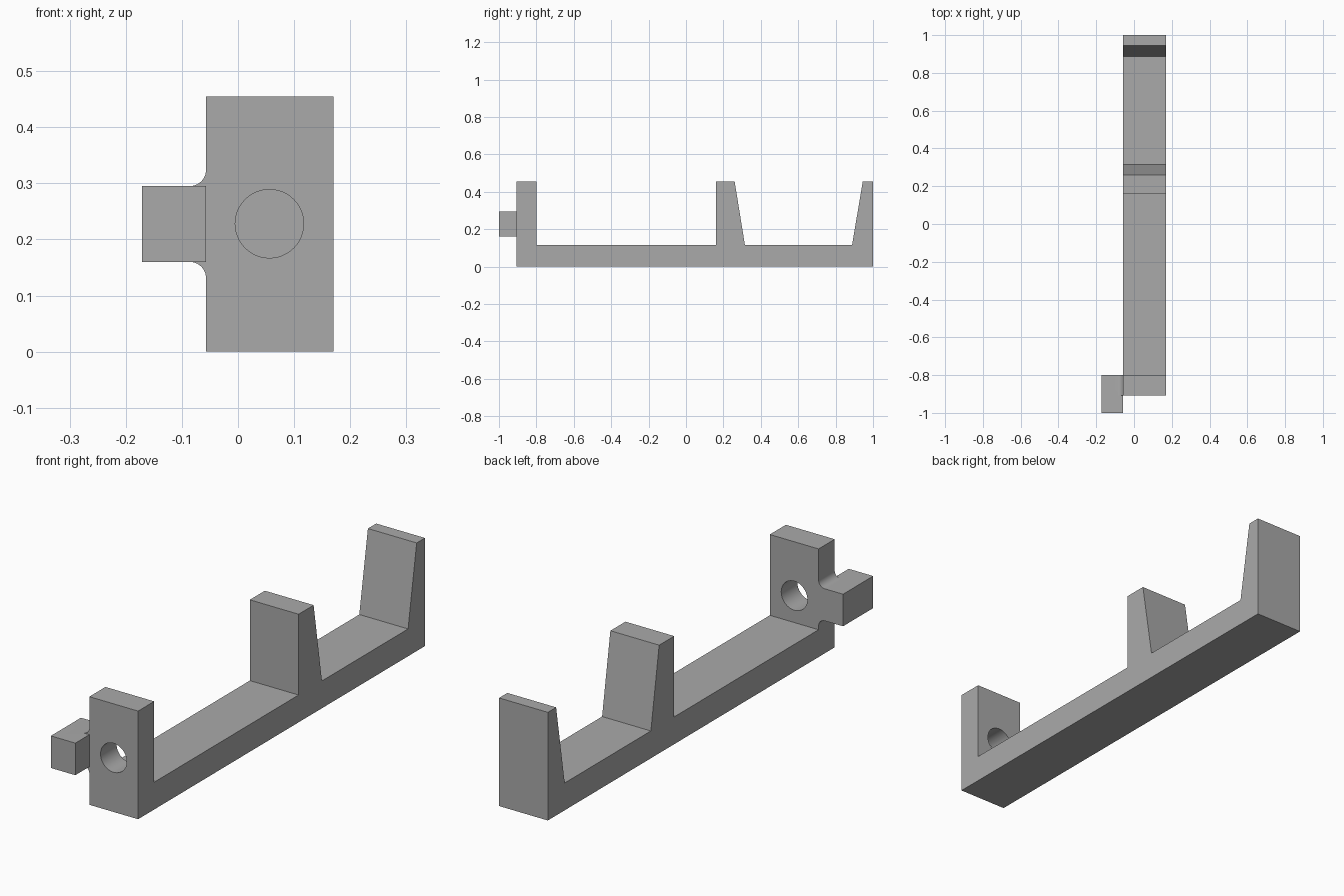
import bpy, bmesh, math
from mathutils import Vector

cube = bpy.data.objects.get("Cube")
if cube:
    bpy.data.objects.remove(cube, do_unlink=True)

grey = bpy.data.materials.new("plain grey")
grey.use_nodes = True
COLOUR = (0.40, 0.40, 0.40, 1)
grey.diffuse_color = COLOUR
grey.node_tree.nodes["Principled BSDF"].inputs["Base Color"].default_value = COLOUR


def prism(name, outline, place, start, end):
    """Extrude a flat outline; place(a, b, depth) gives the 3D position."""
    bm = bmesh.new()
    face = bm.faces.new([bm.verts.new(place(a, b, start)) for a, b in outline])
    shift = Vector(place(0, 0, end)) - Vector(place(0, 0, start))
    side = bmesh.ops.extrude_face_region(bm, geom=[face], use_keep_orig=True)
    bmesh.ops.translate(bm, vec=shift, verts=[v for v in side["geom"] if isinstance(v, bmesh.types.BMVert)])
    bmesh.ops.recalc_face_normals(bm, faces=bm.faces)
    mesh = bpy.data.meshes.new(name)
    bm.to_mesh(mesh)
    bm.free()
    mesh.materials.append(grey)
    obj = bpy.data.objects.new(name, mesh)
    bpy.context.collection.objects.link(obj)
    return obj


def along_x(y, z, x):
    return (x, y, z)


def along_y(x, z, y):
    return (x, y, z)


def arc(cx, cz, r, a0, a1, n):
    return [(cx + r * math.cos(math.radians(a0 + (a1 - a0) * i / n)),
             cz + r * math.sin(math.radians(a0 + (a1 - a0) * i / n))) for i in range(n + 1)]


def combine(target, tool, operation):
    mod = target.modifiers.new(tool.name, 'BOOLEAN')
    mod.operation, mod.object, mod.solver = operation, tool, 'EXACT'
    bpy.context.view_layer.objects.active = target
    bpy.ops.object.modifier_apply(modifier=mod.name)
    bpy.data.objects.remove(tool, do_unlink=True)


LEFT, RIGHT = 0.17, -0.057
FRONT, PLATE_BACK, TOP, FLOOR = -0.907, -0.8, 0.455, 0.115
LOW, HIGH, FILLET = 0.16, 0.295, 0.029

# Rail with front plate, tapered middle post and tapered end post
bracket = prism("bracket", [
    (FRONT, 0), (1, 0), (1, TOP), (0.945, TOP), (0.888, FLOOR),
    (0.315, FLOOR), (0.26, TOP), (0.16, TOP), (0.16, FLOOR),
    (PLATE_BACK, FLOOR), (PLATE_BACK, TOP), (FRONT, TOP)], along_x, RIGHT, LEFT)

# Side lug blended into the front plate with concave fillets
edge = RIGHT - FILLET
lug = prism("lug_root",
            [(-0.171, LOW)] + arc(edge, LOW - FILLET, FILLET, 90, 0, 10)
            + [(-0.03, LOW - FILLET), (-0.03, HIGH + FILLET)]
            + arc(edge, HIGH + FILLET, FILLET, 0, -90, 10) + [(-0.171, HIGH)],
            along_y, FRONT, PLATE_BACK)
combine(bracket, lug, 'UNION')

# Forward end of the lug
lug_tip = prism("lug_tip", [(-0.171, LOW), (RIGHT, LOW), (RIGHT, HIGH), (-0.171, HIGH)],
                along_y, -1, FRONT + 0.03)
combine(bracket, lug_tip, 'UNION')

# Round hole through the front plate
hole = prism("hole_cutter", arc(0.056, 0.228, 0.061, 0, 360 - 360 / 48, 47), along_y, -1.1, -0.7)
hole.hide_render = True
combine(bracket, hole, 'DIFFERENCE')

bpy.ops.object.select_all(action='DESELECT')
bracket.select_set(True)
bpy.context.view_layer.objects.active = bracket
bpy.ops.object.shade_smooth_by_angle(angle=math.radians(30))
